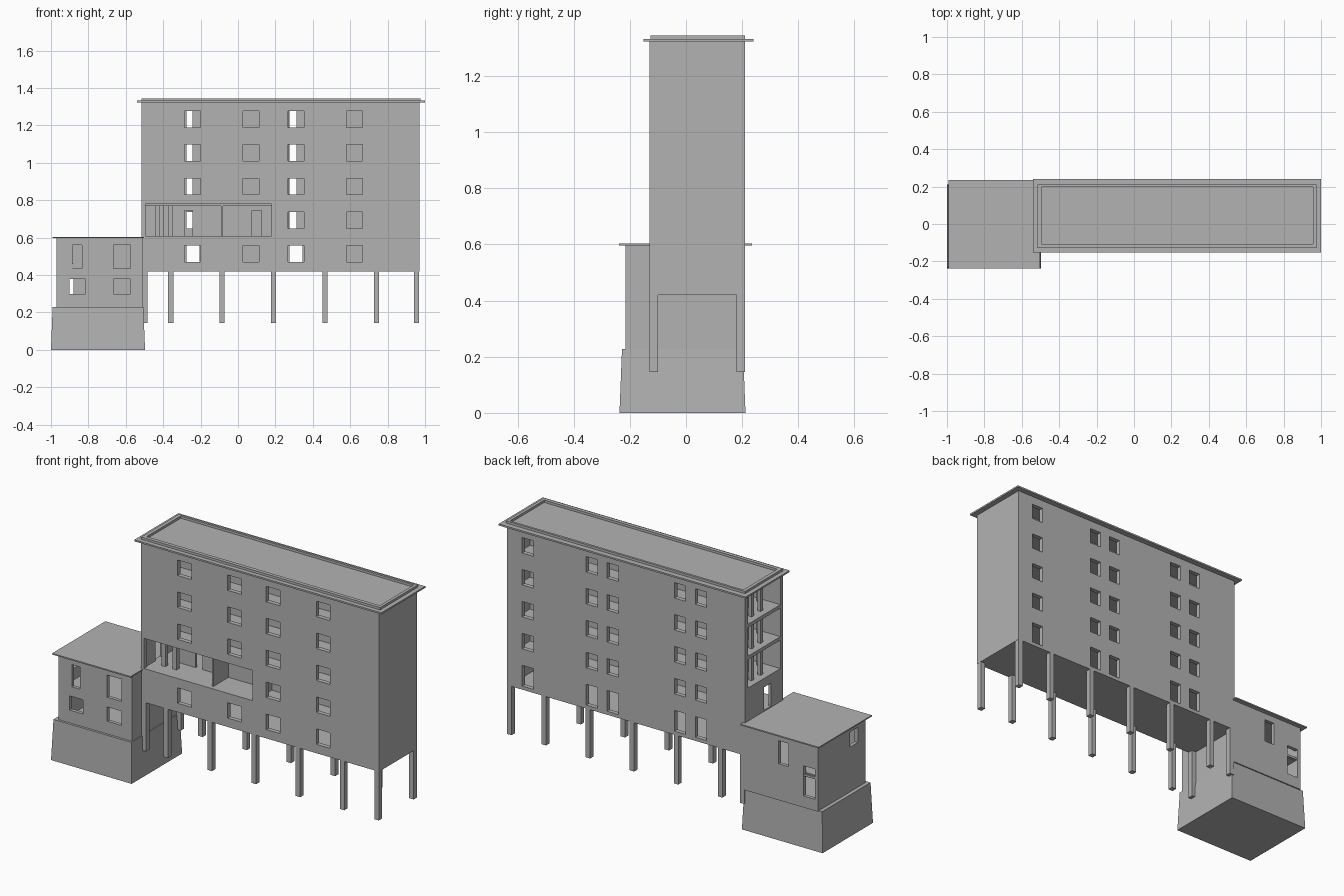
import bpy, bmesh
from mathutils import Vector

old = bpy.data.objects.get("Cube")
if old:
    bpy.data.objects.remove(old, do_unlink=True)

# One plain concrete colour
grey = bpy.data.materials.new("concrete_grey")
grey.use_nodes = True
grey.diffuse_color = (0.45, 0.45, 0.45, 1)
grey.node_tree.nodes["Principled BSDF"].inputs["Base Color"].default_value = (0.45, 0.45, 0.45, 1)


def finish(name, bm):
    bmesh.ops.recalc_face_normals(bm, faces=bm.faces)
    mesh = bpy.data.meshes.new(name)
    bm.to_mesh(mesh)
    bm.free()
    mesh.materials.append(grey)
    obj = bpy.data.objects.new(name, mesh)
    bpy.context.collection.objects.link(obj)
    return obj


def box(name, xs, ys, zs, taper=0.0):
    """Box from three ranges; taper pulls the top edges inward."""
    bm = bmesh.new()
    bmesh.ops.create_cube(bm, size=1)
    mid = [(r[0] + r[1]) / 2 for r in (xs, ys, zs)]
    size = [r[1] - r[0] for r in (xs, ys, zs)]
    for v in bm.verts:
        cut = taper if v.co.z > 0 else 0
        v.co = Vector((mid[0] + v.co.x * (size[0] - 2 * cut),
                       mid[1] + v.co.y * (size[1] - 2 * cut),
                       mid[2] + v.co.z * size[2]))
    return finish(name, bm)


def wall(name, plane, at, us, vs, holes, depth):
    """Panel with rectangular holes (u0, u1, v0, v1), thickened by depth.
    plane 'x': runs along x, 'y': runs along y, 'z': lies flat."""
    def place(u, v):
        return {"x": (u, at, v), "y": (at, u, v), "z": (u, v, at)}[plane]

    cuts_u = sorted(set(us) | {h[i] for h in holes for i in (0, 1)})
    cuts_v = sorted(set(vs) | {h[i] for h in holes for i in (2, 3)})
    bm = bmesh.new()
    grid = [[bm.verts.new(place(u, v)) for v in cuts_v] for u in cuts_u]
    for i in range(len(cuts_u) - 1):
        for j in range(len(cuts_v) - 1):
            u = (cuts_u[i] + cuts_u[i + 1]) / 2
            v = (cuts_v[j] + cuts_v[j + 1]) / 2
            if not any(h[0] < u < h[1] and h[2] < v < h[3] for h in holes):
                bm.faces.new((grid[i][j], grid[i + 1][j],
                              grid[i + 1][j + 1], grid[i][j + 1]))
    loose = [v for v in bm.verts if not v.link_faces]
    bmesh.ops.delete(bm, geom=loose, context="VERTS")
    made = bmesh.ops.extrude_face_region(bm, geom=bm.faces[:], use_keep_orig=True)
    shift = Vector({"x": (0, depth, 0), "y": (depth, 0, 0), "z": (0, 0, depth)}[plane])
    bmesh.ops.translate(bm, vec=shift,
                        verts=[g for g in made["geom"] if isinstance(g, bmesh.types.BMVert)])
    return finish(name, bm)


# Main block dimensions
X0, X1, Y0, Y1 = -0.515, 0.97, -0.13, 0.21
BOTTOM, TOP, STOREY, T = 0.42, 1.33, 0.18, 0.025
floors = [BOTTOM + STOREY * i for i in range(5)]

# Front wall: four window columns and a long loggia on the second storey
loggia = (-0.495, 0.18, 0.61, 0.78)
front_holes = [loggia]
for i, z in enumerate(floors):
    for x in (-0.243, 0.07, 0.31, 0.622):
        if i != 1 or x > loggia[1]:
            front_holes.append((x - 0.043, x + 0.043, z + 0.05, z + 0.137))
wall("front_wall", "x", Y0, (X0, X1), (BOTTOM, TOP), front_holes, T)

# Back wall: five window columns, taller on the lowest storey
back_holes = [(x - 0.035, x + 0.035, z + (0.05 if i else 0.02), z + 0.137)
              for i, z in enumerate(floors)
              for x in (-0.24, -0.11, 0.31, 0.44, 0.84)]
wall("back_wall", "x", Y1, (X0, X1), (BOTTOM, TOP), back_holes, -T)

# End walls: one blank, one with three open balconies and a door
box("blank_end_wall", (X1 - T, X1), (Y0 + T, Y1 - T), (BOTTOM, TOP))
end_holes = [(Y0 + T, Y1 - T, z + 0.01, z + 0.17) for z in floors[2:]]
end_holes.append((-0.02, 0.04, 0.61, 0.74))
wall("balcony_end_wall", "y", X0, (Y0 + T, Y1 - T), (BOTTOM, TOP), end_holes, 0.015)

# Floor slabs
for i, z in enumerate(floors):
    low = z if i == 0 else z - 0.01
    box(f"floor_slab_{i + 1}", (X0 + 0.015, X1 - T), (Y0 + T, Y1 - T), (low, z + 0.01))

# Corridor wall with doorways on the upper storeys
doors = []
for i, z in enumerate(floors[1:]):
    gaps = [(-0.285, -0.243), (0.27, 0.313)]
    if i == 0:
        gaps.append((0.075, 0.125))
    doors += [(a, b, z + 0.01, z + 0.145) for a, b in gaps]
wall("corridor_wall", "x", 0.03, (-0.40, X1 - T), (floors[1], TOP), doors, 0.01)

# Balcony back walls and posts
for i, z in enumerate(floors[2:]):
    top = z + 0.17
    wall(f"balcony_back_wall_{i + 1}", "y", -0.40, (Y0 + T, Y1 - T), (z + 0.01, top),
         [(-0.07, -0.01, z + 0.01, z + 0.14), (0.09, 0.15, z + 0.01, z + 0.14)], 0.01)
    for y in (0.0, 0.08):
        box("balcony_post", (-0.48, -0.46), (y, y + 0.02), (z + 0.01, top))

# Loggia side walls and posts
for name, x in (("loggia_divider", -0.09), ("loggia_end_wall", 0.18)):
    box(name, (x, x + 0.01), (Y0 + T, 0.03), (0.61, 0.77))
for x in (-0.43, -0.36):
    box("loggia_post", (x - 0.012, x + 0.012), (-0.05, -0.026), (0.61, 0.77))

# Flat roof: overhanging slab and a low raised rim
box("roof_slab", (-0.54, 1.0), (-0.152, 0.24), (1.323, 1.332))
wall("roof_rim", "z", 1.332, (X0, X1 + 0.005), (-0.127, Y1),
     [(-0.495, 0.958, -0.106, 0.197)], 0.013)

# Stilts under the main block
for x in (-0.497, -0.36, -0.085, 0.19, 0.465, 0.74, 0.955):
    for side, y in (("front", Y0 + 0.015), ("back", Y1 - 0.015)):
        box(f"{side}_stilt", (x - 0.014, x + 0.014), (y - 0.015, y + 0.015), (0.145, BOTTOM))

# Annex: sloped plinth, walls with windows, middle floor and thin roof
AX0, AX1, AY0, AY1, AZ0, AZ1 = -0.97, -0.51, -0.215, 0.21, 0.225, 0.6
box("annex_plinth", (-1.0, -0.497), (-0.237, 0.212), (0, 0.228), 0.009)
wall("annex_front_wall", "x", AY0, (AX0, AX1), (AZ0, AZ1),
     [(-0.885, -0.835, 0.435, 0.56), (-0.665, -0.575, 0.435, 0.56),
      (-0.9, -0.815, 0.3, 0.38), (-0.665, -0.575, 0.3, 0.38)], 0.02)
wall("annex_back_wall", "x", AY1, (AX0, AX1), (AZ0, AZ1),
     [(-0.785, -0.725, 0.43, 0.56), (-0.95, -0.88, 0.29, 0.46)], -0.02)
wall("annex_outer_wall", "y", AX0, (AY0 + 0.02, AY1 - 0.02), (AZ0, AZ1),
     [(-0.145, -0.075, 0.48, 0.565)], 0.02)
box("annex_inner_wall", (AX1 - 0.02, AX1), (AY0 + 0.02, AY1 - 0.02), (AZ0, AZ1))
box("annex_floor", (AX0 + 0.02, AX1 - 0.02), (AY0 + 0.02, AY1 - 0.02), (0.4, 0.415))
box("annex_window_bar", (-0.95, -0.88), (AY1 - 0.015, AY1 - 0.005), (0.40, 0.412))
box("annex_roof", (-0.992, -0.503), (-0.238, 0.235), (0.597, 0.604))
